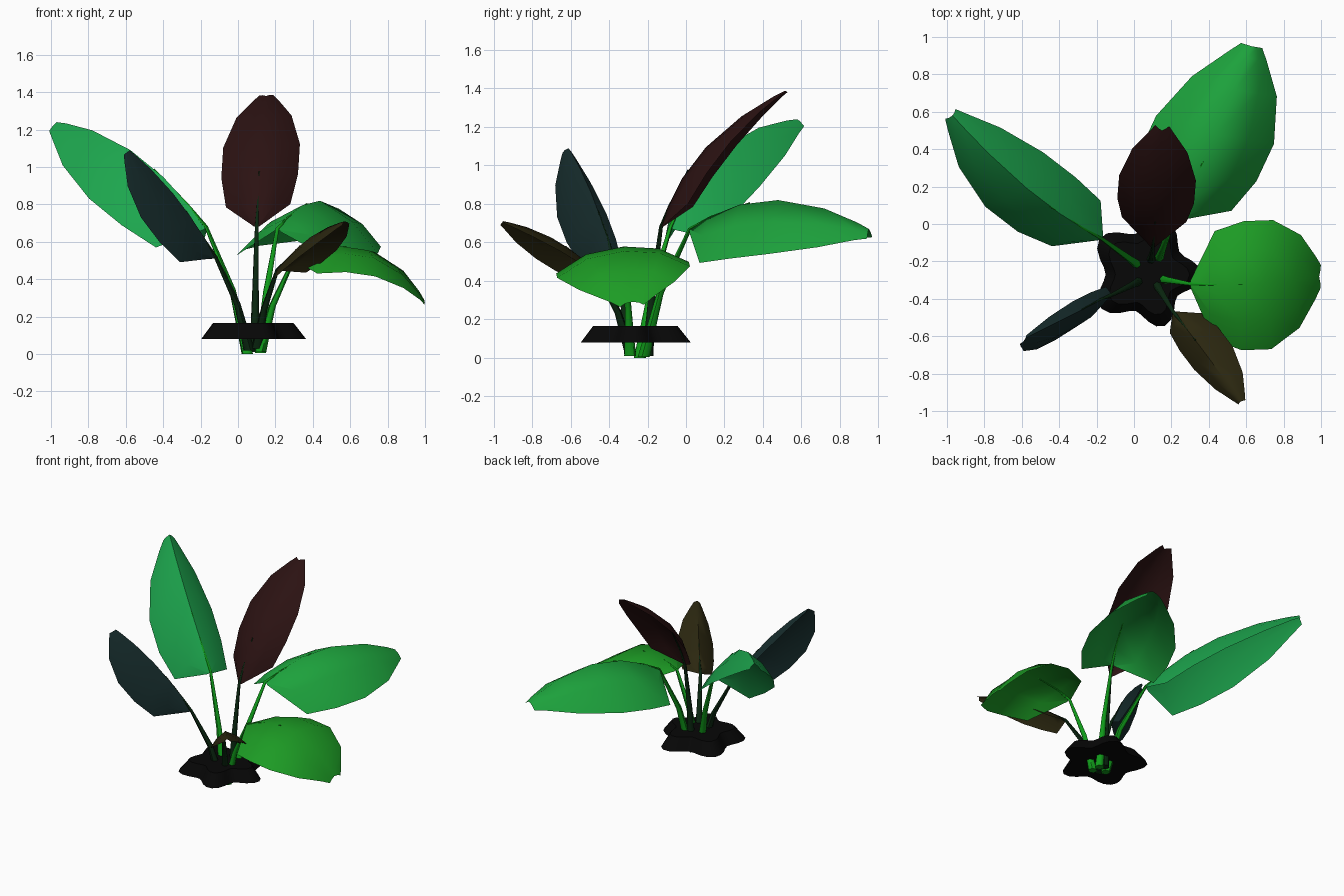
import bpy, math
from mathutils import Vector as V

if "Cube" in bpy.data.objects:
    bpy.data.objects.remove(bpy.data.objects["Cube"])

def material(name, rgb):
    m = bpy.data.materials.new(name)
    m.diffuse_color = (*rgb, 1)
    m.use_nodes = True
    m.node_tree.nodes["Principled BSDF"].inputs["Base Color"].default_value = m.diffuse_color
    return m

def make(name, verts, faces, mat, smooth=40):
    me = bpy.data.meshes.new(name)
    me.from_pydata([tuple(v) for v in verts], [], faces)
    me.materials.append(mat)
    ob = bpy.data.objects.new(name, me)
    bpy.context.collection.objects.link(ob)
    bpy.ops.object.select_all(action='DESELECT')
    ob.select_set(True)
    bpy.context.view_layer.objects.active = ob
    bpy.ops.object.shade_smooth_by_angle(angle=math.radians(smooth))
    return ob

def grid_faces(rows, n, closed=False):
    return [(r*n+c, r*n+(c+1) % n, (r+1)*n+(c+1) % n, (r+1)*n+c)
            for r in range(rows-1) for c in range(n if closed else n-1)]

# half-width of a leaf along its midrib: (position, share of full width)
OUTLINE = [(0, .06), (.11, .84), (.3, 1), (.52, 1), (.77, .72), (.94, .33), (1, .18)]

def leaf(name, root, base, mid, tip, left, right, leaf_mat, stem_mat):
    root, base, mid, tip, left, right = map(V, (root, base, mid, tip, left, right))

    def rib(t):  # quadratic curve through base, mid and tip
        return base*(1-t)*(1-2*t) + mid*4*t*(1-t) + tip*t*(2*t-1)

    # drooping blade with a rounded cross-section
    up = (right - left).cross(tip - base).normalized()
    if up.z < 0:
        up = -up
    verts = []
    for t, w in OUTLINE:
        m = rib(t)
        verts += [m + left*w,
                  m + (left*.55 + up*left.length*.1)*w,
                  m,
                  m + (right*.55 + up*right.length*.1)*w,
                  m + right*w]
    make(name + "_blade", verts, grid_faces(len(OUTLINE), 5), leaf_mat, 60)

    # tapered stem running a little way up the midrib
    bend = root.lerp(base, .5)
    bend.xy = root.xy.lerp(base.xy, .36)
    low = root.lerp(bend, .4)
    path = [(root, .032), (low, .025), (bend, .018),
            (base, .01), (rib(.13) - up*.006, .006), (rib(.36) - up*.002, .003)]
    ring, verts = 6, []
    for i, (p, r) in enumerate(path):
        d = path[min(i+1, 5)][0] - path[max(i-1, 0)][0]
        if i == 0:
            d = V((0, 0, 1))
        a = d.cross(V((.3, 1, .1))).normalized()
        b = d.cross(a).normalized()
        verts += [p + (a*math.cos(k*math.tau/ring) + b*math.sin(k*math.tau/ring))*r
                  for k in range(ring)]
    faces = grid_faces(6, ring, True) + [tuple(range(ring))[::-1], tuple(range(30, 36))]
    make(name + "_stem", verts, faces, stem_mat, 60)

green = material("stem_green", (.005, .33, .01))
mint = material("leaf_mint", (.012, .38, .075))
mid_green = material("leaf_green", (.012, .36, .045))
lime = material("leaf_lime", (.012, .33, .018))
red = material("leaf_dark_red", (.024, .006, .006))
brown = material("leaf_brown", (.024, .02, .005))
teal = material("leaf_teal", (.008, .025, .025))
dark = material("stem_dark", (.003, .02, .005))
black = material("soil_black", (.002, .002, .002))

# leaves: root, base, middle, tip, offsets to left and right edge
leaf("back_left_leaf", (.05, -.24, .0), (-.17, -.08, .68), (-.56, .18, 1.08), (-.97, .58, 1.24),
     (-.22, -.1, -.26), (.09, .19, -.2), mint, green)
leaf("back_right_leaf", (.12, -.22, .005), (.21, .02, .67), (.43, .46, .82), (.63, .95, .67),
     (-.32, .1, -.24), (.31, -.05, -.28), mid_green, green)
leaf("back_leaf", (.09, -.2, .01), (.1, -.13, .68), (.12, .09, 1.08), (.15, .5, 1.38),
     (-.2, .16, .01), (.21, .13, .03), red, dark)
leaf("right_leaf", (.12, -.29, .01), (.3, -.32, .51), (.68, -.32, .56), (.99, -.28, .29),
     (.05, .34, -.08), (.04, -.35, -.14), lime, green)
leaf("front_right_leaf", (.1, -.29, .03), (.21, -.47, .45), (.38, -.69, .62), (.57, -.95, .71),
     (-.065, -.08, -.11), (.14, .045, -.07), brown, dark)
leaf("front_left_leaf", (.06, -.29, .02), (-.12, -.38, .52), (-.34, -.49, .85), (-.58, -.61, 1.09),
     (-.17, -.175, -.13), (.02, .08, -.11), teal, dark)

# five-lobed soil mound
N = 40
verts = []
for z, s in ((.08, 1), (.165, .77)):
    for k in range(N):
        a = k*math.tau/N
        d = a - math.radians(143)
        r = (.258 + .046*math.cos(5*d) + .018*math.cos(d))*s
        verts.append((.075 + r*math.cos(a), -.27 + r*math.sin(a), z))
faces = grid_faces(2, N, True) + [tuple(range(N))[::-1], tuple(range(N, 2*N))]
make("soil", verts, faces, black, 35)
